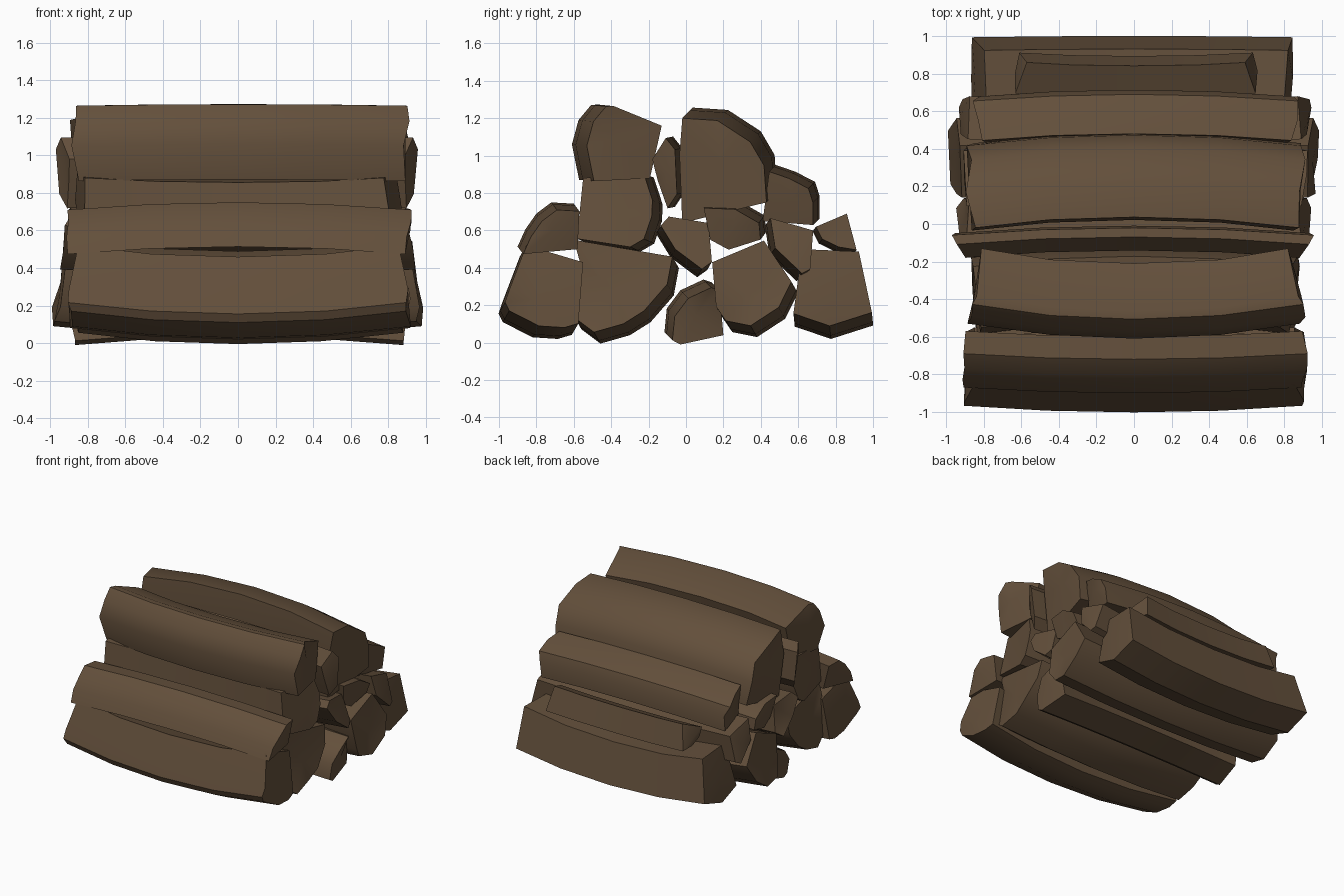
import bpy, bmesh, random, math
from mathutils import Vector

if "Cube" in bpy.data.objects:
    bpy.data.objects.remove(bpy.data.objects["Cube"])

random.seed(4)
bark = bpy.data.materials.new("dark_brown_wood")
bark.diffuse_color = (0.125, 0.079, 0.044, 1)
bark.use_nodes = True
bark.node_tree.nodes["Principled BSDF"].inputs["Base Color"].default_value = bark.diffuse_color


def log(name, left, right, bark_dir, bow, outline):
    """Split log along x. outline = (y, z) corners of its silhouette; the log
    bows towards its bark side in the middle, and its split side is cut shorter."""
    bm = bmesh.new()
    u = Vector(bark_dir).normalized()
    pts = [Vector(p) for p in outline]
    n = len(pts)
    proj = [p.dot(u) for p in pts]
    lo, hi = min(proj), max(proj)
    ts = [(d - lo) / (hi - lo) for d in proj]      # 0 split side, 1 bark side
    rough = min(0.04, 0.1 * (hi - lo))
    rings = []
    for f in (-1, -0.5, 0, 0.5, 1):
        end = abs(f) == 1
        ring = []
        for p, t in zip(pts, ts):
            half = right if f > 0 else -left
            if end:
                half -= 0.065 * (1 - t) + random.uniform(0, rough)
            m = 1 - f * f                           # parabolic bow
            q = p + u * bow * (m * (1 - t) - (1 - m) * t)
            ring.append(bm.verts.new((f * half, q.x, q.y)))
        rings.append(ring)
    for a, b in zip(rings, rings[1:]):
        for k in range(n):
            j = (k + 1) % n
            bm.faces.new((a[k], a[j], b[j], b[k]))
    # rough end grain: a fan around a slightly raised centre point
    for ring, side in ((rings[0], -1), (rings[-1], 1)):
        mid = sum((v.co for v in ring), Vector()) / n
        c = bm.verts.new(mid + Vector((side * random.uniform(-.01, .02), 0, 0)))
        for k in range(n):
            bm.faces.new((ring[k], ring[(k + 1) % n], c))
    bmesh.ops.recalc_face_normals(bm, faces=bm.faces)
    me = bpy.data.meshes.new(name)
    bm.to_mesh(me)
    bm.free()
    me.materials.append(bark)
    ob = bpy.data.objects.new(name, me)
    bpy.context.collection.objects.link(ob)
    bpy.ops.object.select_all(action='DESELECT')
    ob.select_set(True)
    bpy.context.view_layer.objects.active = ob
    bpy.ops.object.shade_smooth_by_angle(angle=math.radians(32))


# bottom row
log("bottom_log_front", -0.92, 0.93, (-.5, -.87), .07,
    [(-1, .16), (-.97, .24), (-.86, .51), (-.55, .43), (-.6, .06), (-.68, .03), (-.82, .03), (-.98, .11)])
log("bottom_log_wide", -0.89, 0.89, (.5, -.87), .07,
    [(-.6, .55), (-.05, .42), (-.07, .26), (-.19, .11), (-.3, .04), (-.46, 0), (-.57, .09), (-.56, .42)])
log("bottom_wedge", -0.92, 0.92, (-.7, .7), .06,
    [(-.1, .04), (-.05, .01), (.2, .04), (.15, .31), (.1, .33), (-.03, .28), (-.1, .18)])
log("bottom_log_middle", -1.0, 1.0, (.5, -.87), .07,
    [(.14, .43), (.42, .54), (.59, .28), (.53, .13), (.38, .03), (.24, .07), (.18, .16)])
log("bottom_log_back", -0.88, 0.88, (.1, -1), .07,
    [(.62, .5), (.925, .48), (1, .1), (.775, .02), (.58, .1)])

# middle row
log("middle_log_front", -0.93, 0.93, (-.6, .8), .05,
    [(-.89, .5), (-.855, .6), (-.8, .69), (-.72, .75), (-.59, .73), (-.58, .5)])
log("middle_log_wide", -0.88, 0.88, (.9, -.4), .06,
    [(-.57, .55), (-.55, .88), (-.19, .89), (-.13, .74), (-.13, .65), (-.17, .53), (-.25, .49)])
log("middle_wedge", -0.95, 0.95, (-.5, -.87), .05,
    [(-.15, .6), (-.1, .66), (.12, .64), (.12, .4), (.06, .35), (-.08, .46)])
log("middle_log_small", -0.93, 0.93, (.6, .8), .05,
    [(.11, .74), (.29, .75), (.42, .68), (.42, .58), (.23, .5), (.13, .55)])
log("middle_log_back", -0.95, 0.95, (-.6, -.8), .05,
    [(.44, .65), (.68, .6), (.64, .36), (.59, .33), (.45, .47)])
log("short_back_piece", -0.65, 0.67, (-.6, -.8), .03,
    [(.68, .6), (.86, .69), (.9, .48), (.8, .49), (.71, .53)])

# upper row
log("upper_log_back", -0.86, 0.88, (.7, .7), .05,
    [(.41, .65), (.47, .94), (.58, .91), (.69, .86), (.71, .78), (.7, .65)])
log("top_log_large", -0.9, 0.92, (.7, .7), .08,
    [(-.02, .64), (-.01, 1.03), (.02, 1.24), (.22, 1.24), (.4, 1.13), (.47, 1.0), (.47, .79)])
log("top_splinter", -0.97, 0.96, (1, .2), .04,
    [(-.18, .98), (-.08, 1.1), (-.02, 1.04), (-.02, .8), (-.09, .72), (-.15, .87)])
log("top_log_front", -0.89, 0.92, (-1, .1), .08,
    [(-.56, .87), (-.61, 1.06), (-.57, 1.19), (-.49, 1.27), (-.44, 1.27), (-.13, 1.16), (-.2, .88)])
